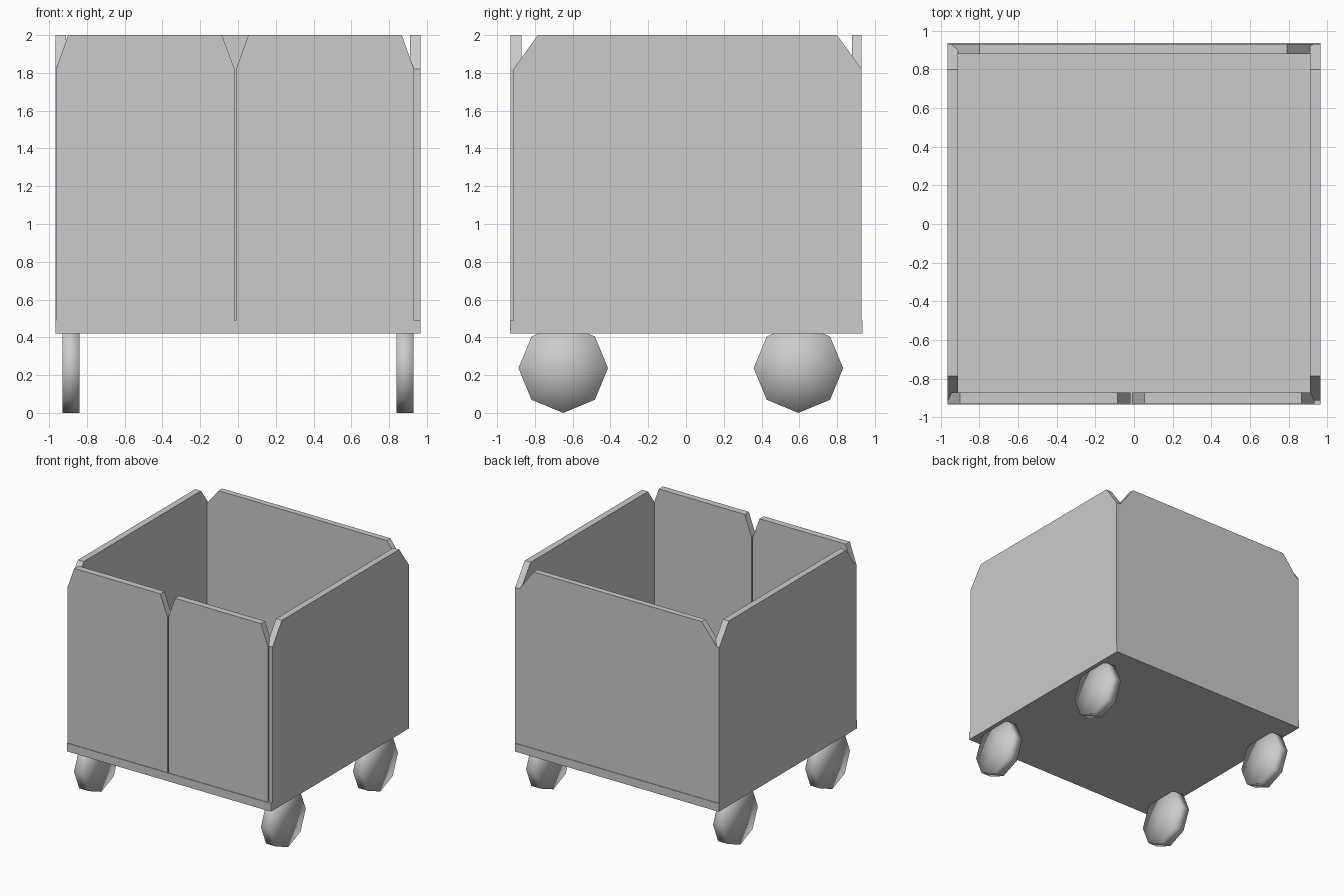
import bpy
import bmesh
from math import pi
from mathutils import Matrix, Vector

cube = bpy.data.objects.get("Cube")
if cube:
    bpy.data.objects.remove(cube, do_unlink=True)

grey = bpy.data.materials.new("light_grey")
grey.use_nodes = True
colour = (0.6, 0.6, 0.6, 1)
grey.diffuse_color = colour
grey.node_tree.nodes["Principled BSDF"].inputs["Base Color"].default_value = colour

FLOOR, DECK, SHOULDER, TOP = 0.42, 0.49, 1.82, 2.0


def add_object(name, bm):
    bmesh.ops.recalc_face_normals(bm, faces=bm.faces)
    mesh = bpy.data.meshes.new(name)
    bm.to_mesh(mesh)
    bm.free()
    mesh.materials.append(grey)
    obj = bpy.data.objects.new(name, mesh)
    bpy.context.collection.objects.link(obj)
    return obj


def prism(name, outline, along_x, near, far):
    """Extrude a (horizontal, z) outline through the panel thickness."""
    bm = bmesh.new()
    place = (lambda h, z, d: (d, h, z)) if along_x else (lambda h, z, d: (h, d, z))
    face = bm.faces.new([bm.verts.new(place(h, z, near)) for h, z in outline])
    extruded = bmesh.ops.extrude_face_region(bm, geom=[face])["geom"]
    verts = [g for g in extruded if isinstance(g, bmesh.types.BMVert)]
    bmesh.ops.translate(bm, verts=verts, vec=Vector(place(0, 0, far - near)))
    return add_object(name, bm)


def panel(name, low, top_low, top_high, high, along_x, near, far):
    """Upright wall with both top corners cut off."""
    outline = [(low, DECK), (high, DECK), (high, SHOULDER),
               (top_high, TOP), (top_low, TOP), (low, SHOULDER)]
    return prism(name, outline, along_x, near, far)


# Base slab
prism("base", [(-0.965, FLOOR), (0.965, FLOOR), (0.965, DECK), (-0.965, DECK)],
      False, -0.933, 0.935)

# Walls: split front, one-piece back and sides
panel("front_panel_right", -0.963, -0.9, -0.085, -0.018, False, -0.928, -0.872)
panel("front_panel_left", -0.01, 0.055, 0.867, 0.932, False, -0.928, -0.872)
panel("back_panel", -0.945, -0.8, 0.79, 0.925, False, 0.88, 0.93)
for side, name in ((-1, "right"), (1, "left")):
    panel("side_panel_" + name, -0.913, -0.785, 0.8, 0.93, True,
          side * 0.91, side * 0.965)

# Eight-sided wheels with softly shaded caps
for side, side_name in ((-1, "right"), (1, "left")):
    for y, end_name in ((-0.65, "front"), (0.595, "back")):
        bm = bmesh.new()
        bmesh.ops.create_cone(bm, cap_ends=True, cap_tris=True, segments=8,
                              radius1=0.237, radius2=0.237, depth=0.092,
                              matrix=Matrix.Translation((side * 0.884, y, 0.24))
                              @ Matrix.Rotation(pi / 2, 4, "Y"))
        bmesh.ops.remove_doubles(bm, verts=bm.verts, dist=0.0001)
        lowest = min(v.co.z for v in bm.verts)
        bmesh.ops.translate(bm, verts=bm.verts, vec=(0, 0, -lowest))
        wheel = add_object("wheel_" + end_name + "_" + side_name, bm)
        wheel.data.shade_smooth()
